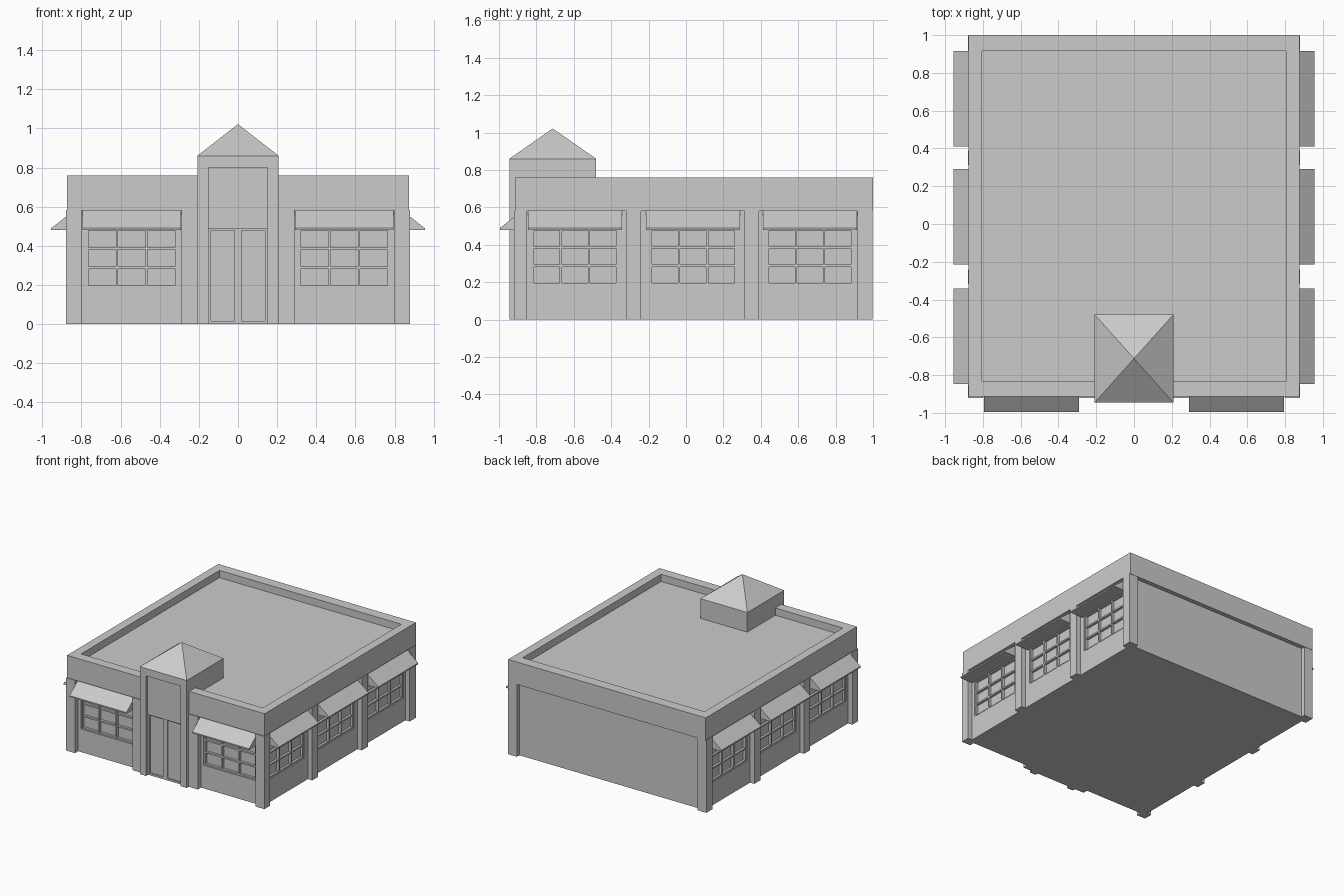
import bpy, bmesh

if "Cube" in bpy.data.objects:
    bpy.data.objects.remove(bpy.data.objects["Cube"])

WX, WF, WB = 0.84, -0.88, 0.965        # recessed wall planes: sides, front, back


def finish(name, bm):
    bmesh.ops.recalc_face_normals(bm, faces=bm.faces)
    me = bpy.data.meshes.new(name)
    bm.to_mesh(me)
    bm.free()
    ob = bpy.data.objects.new(name, me)
    bpy.context.collection.objects.link(ob)
    return ob


def prism(bm, low, high):
    a = [bm.verts.new(p) for p in low]
    b = [bm.verts.new(p) for p in high]
    n = len(a)
    bm.faces.new(a)
    bm.faces.new(b[::-1])
    for i in range(n):
        bm.faces.new((a[i], a[(i + 1) % n], b[(i + 1) % n], b[i]))


def boxes(name, items, place=lambda x, y, z: (x, y, z)):
    bm = bmesh.new()
    for x0, x1, y0, y1, z0, z1 in items:
        ring = [(x0, y0), (x1, y0), (x1, y1), (x0, y1)]
        prism(bm, [place(x, y, z0) for x, y in ring],
              [place(x, y, z1) for x, y in ring])
    return finish(name, bm)


def cut(ob, cutter):
    mod = ob.modifiers.new("cut", 'BOOLEAN')
    mod.operation, mod.solver, mod.object = 'DIFFERENCE', 'EXACT', cutter
    bpy.context.view_layer.objects.active = ob
    bpy.ops.object.modifier_apply(modifier=mod.name)
    bpy.data.objects.remove(cutter)


# wall coordinates: t along the wall, d outward from it, z up
def front(t, d, z): return (t, WF - d, z)
def right(t, d, z): return (WX + d, t, z)
def left(t, d, z): return (-WX - d, t, z)


bays = [("front", front, c) for c in (-0.543, 0.543)]
bays += [(n, f, c) for n, f in (("right", right), ("left", left))
         for c in (-0.594, 0.038, 0.663)]
Z0, Z1, HALF = 0.185, 0.49, 0.232

# main walls with window openings
walls = boxes("walls", [(-WX, WX, WF, WB, 0, 0.70)])
for side, place, c in bays:
    cut(walls, boxes("cutter", [(c - HALF, c + HALF, -0.025, 0.1, Z0, Z1)], place))

# window muntins and awnings
for side, place, c in bays:
    bars = []
    for i in range(4):
        t = c - HALF + 0.006 + i * (2 * HALF - 0.012) / 3
        bars.append((t - 0.006, t + 0.006, -0.025, -0.005, Z0, Z1))
        z = Z0 + 0.006 + i * (Z1 - Z0 - 0.012) / 3
        bars.append((c - HALF, c + HALF, -0.025, -0.007, z - 0.006, z + 0.006))
    boxes(side + "_window_grille", bars, place)
    bm = bmesh.new()
    profile = [(0, 0.48), (0.115, 0.48), (0.115, 0.49), (0, 0.58)]
    prism(bm, [place(c - 0.252, d, z) for d, z in profile],
          [place(c + 0.252, d, z) for d, z in profile])
    finish(side + "_awning", bm)

# parapet band around the roof
parapet = boxes("parapet", [(-0.875, 0.875, -0.913, 1.0, 0.58, 0.76)])
cut(parapet, boxes("cutter", [(-0.805, 0.805, -0.835, 0.915, 0.5, 0.9)]))
boxes("roof_deck", [(-0.81, 0.81, -0.84, 0.92, 0.66, 0.702)])

# pilasters: corners, side walls, beside the entrance
pil = []
for s in (-1, 1):
    def strip(x0, x1, y0, y1):
        a, b = sorted((s * x0, s * x1))
        pil.append((a, b, y0, y1, 0, 0.582))
    strip(0.80, 0.878, -0.92, -0.85)
    strip(0.80, 0.878, 0.918, 0.997)
    strip(0.82, 0.878, -0.317, -0.24)
    strip(0.82, 0.878, 0.312, 0.39)
    strip(0.20, 0.288, -0.92, -0.86)
boxes("pilasters", pil)

# entrance tower with recessed doorway
tower = boxes("entrance_tower", [(-0.206, 0.206, -0.945, -0.48, 0, 0.86)])
cut(tower, boxes("cutter", [(-0.152, 0.152, -1.0, -0.905, -0.1, 0.80)]))
boxes("entrance_panel", [(-0.152, 0.152, -0.93, -0.90, 0.487, 0.80)])

# double doors: a frame with two inset leaves
doors = boxes("doors", [(-0.152, 0.152, -0.92, -0.90, 0, 0.487)])
cut(doors, boxes("cutter", [(-0.138, -0.018, -1, -0.908, 0.015, 0.478),
                            (0.018, 0.138, -1, -0.908, 0.015, 0.478)]))

# pyramid tower roof
bm = bmesh.new()
base = [bm.verts.new(p) for p in ((-0.208, -0.945, 0.86), (0.208, -0.945, 0.86),
                                  (0.208, -0.48, 0.86), (-0.208, -0.48, 0.86))]
tip = bm.verts.new((0, -0.7125, 1.022))
bm.faces.new(base)
for i in range(4):
    bm.faces.new((base[i], base[(i + 1) % 4], tip))
finish("tower_roof", bm)
